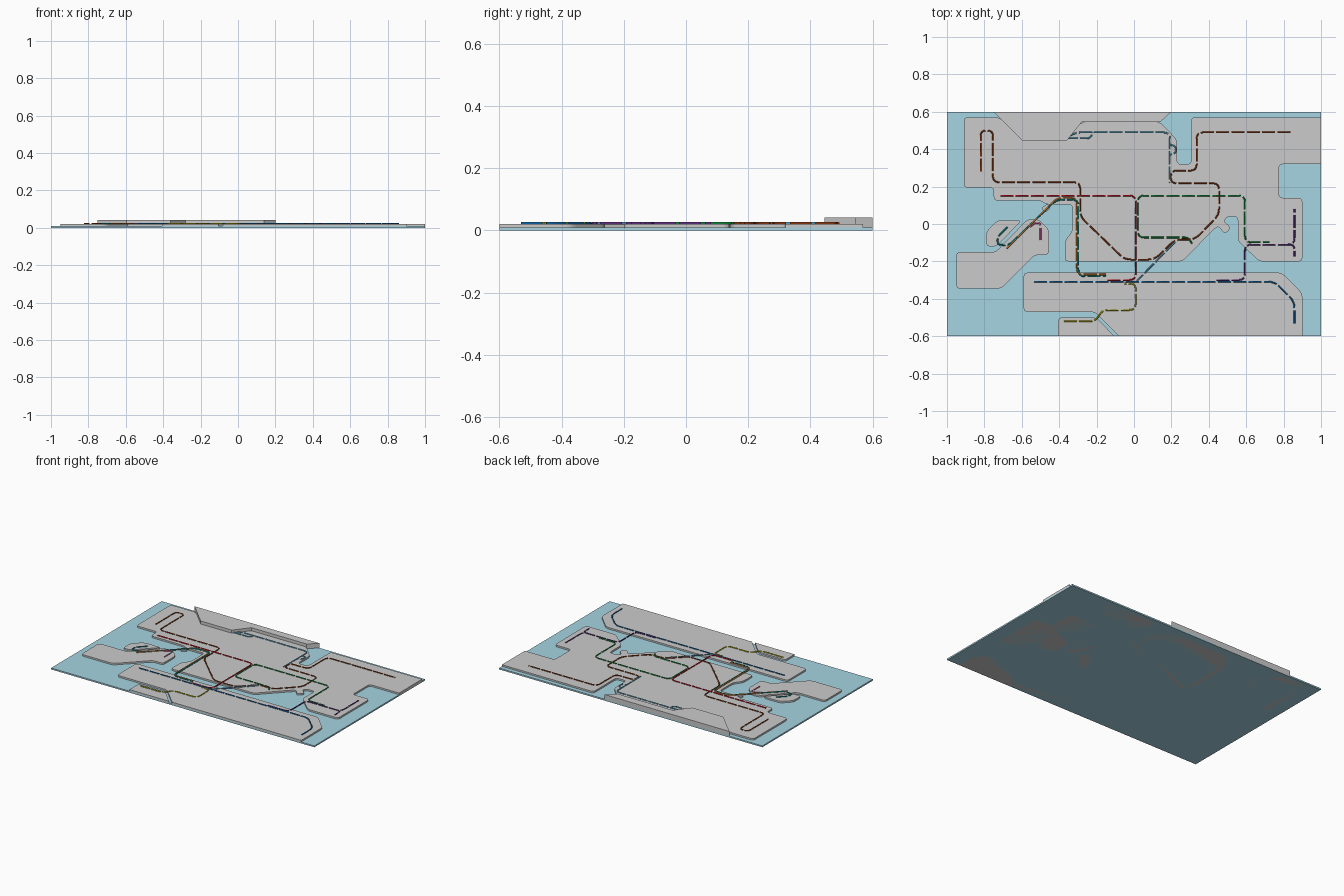
import bpy, bmesh, math
from mathutils import Vector

if "Cube" in bpy.data.objects:
    bpy.data.objects.remove(bpy.data.objects["Cube"])


def fillet(pts, radius, closed):
    """Round the corners of a 2D path given in hundredths of a unit."""
    p = [Vector((x / 100, y / 100)) for x, y in pts]
    n, out = len(p), []
    for i, c in enumerate(p):
        on_border = closed and (abs(c.x) > 0.995 or abs(c.y) > 0.595)
        if on_border or (not closed and i in (0, n - 1)):
            out.append(c)
            continue
        a, b = p[i - 1] - c, p[(i + 1) % n] - c
        r = min(radius, a.length * 0.45, b.length * 0.45)
        s, e = c + a.normalized() * r, c + b.normalized() * r
        for k in range(5):
            t = k / 4
            out.append(s * (1 - t) ** 2 + c * 2 * t * (1 - t) + e * t * t)
    return out


def material(name, rgb):
    m = bpy.data.materials.new(name)
    m.diffuse_color = (*rgb, 1)
    m.use_nodes = True
    m.node_tree.nodes["Principled BSDF"].inputs["Base Color"].default_value = m.diffuse_color
    return m


def plate(name, pts, height, radius=0.022, mat=None):
    """Extrude an outline from z = 0 up to height."""
    bm = bmesh.new()
    face = bm.faces.new([bm.verts.new((q.x, q.y, 0)) for q in fillet(pts, radius, True)])
    top = bmesh.ops.extrude_face_region(bm, geom=[face])["geom"]
    verts = [g for g in top if isinstance(g, bmesh.types.BMVert)]
    bmesh.ops.translate(bm, verts=verts, vec=(0, 0, height))
    bmesh.ops.recalc_face_normals(bm, faces=bm.faces)
    me = bpy.data.meshes.new(name)
    bm.to_mesh(me)
    bm.free()
    ob = bpy.data.objects.new(name, me)
    bpy.context.collection.objects.link(ob)
    if mat:
        me.materials.append(mat)


def dashes(path, dash=0.07, gap=0.012):
    """Split a path into dashes, keeping its bends."""
    pieces, cur, left, drawing = [], [path[0]], dash, True
    for a, b in zip(path, path[1:]):
        length, pos = (b - a).length, 0
        while length - pos > left:
            pos += left
            q = a.lerp(b, pos / length)
            if drawing:
                pieces.append(cur + [q])
            cur, drawing = [q], not drawing
            left = dash if drawing else gap
        left -= length - pos
        cur.append(b)
    if drawing and len(cur) > 1:
        pieces.append(cur)
    return pieces


def rail(name, rgb, *paths):
    """One coloured route as dashed tubes lying on the land."""
    cu = bpy.data.curves.new(name, "CURVE")
    cu.dimensions = "3D"
    cu.bevel_depth, cu.bevel_resolution, cu.use_fill_caps = 0.0042, 1, True
    for pts in paths:
        for piece in dashes(fillet(pts, 0.035, False)):
            sp = cu.splines.new("POLY")
            sp.points.add(len(piece) - 1)
            for pt, q in zip(sp.points, piece):
                pt.co = (q.x, q.y, 0.0225, 1)
    cu.materials.append(material(name + "_colour", rgb))
    ob = bpy.data.objects.new(name, cu)
    bpy.context.collection.objects.link(ob)
    bpy.ops.object.select_all(action="DESELECT")
    ob.select_set(True)
    bpy.context.view_layer.objects.active = ob
    bpy.ops.object.convert(target="MESH")


# Sea slab
plate("sea", [(-100, -60), (100, -60), (100, 60), (-100, 60)], 0.01,
      mat=material("water", (0.38, 0.66, 0.76)))

# Land masses
LAND = 0.021
plate("mainland", [
    (-91, 57), (-91, 19.5), (-75, 19.5), (-75, 12.5), (-50, 12.5), (-47, 10.5),
    (-33, 10.5), (-33, -4), (-37, -9), (-37, -20), (26, -20), (42, -3.5),
    (45, -1), (48.5, -5.5), (52, -2), (48, 1.5), (50, 4), (55.5, 4),
    (55.5, -9), (67, -20), (90, -20), (90, 14), (77.5, 14), (77.5, 32),
    (100, 32), (100, 57), (30.5, 57), (30.5, 32), (23, 32), (23, 45),
    (14, 54.5), (-28, 54.5), (-36, 44.5), (-59.5, 44.5), (-72, 57)], LAND)
plate("south_island", [(-59, -26), (-59, -47), (-21, -47), (-8, -60),
                       (90, -60), (90, -37), (79, -26)], LAND)
plate("small_south_island", [(-40.5, -50), (-20, -50), (-10.5, -60), (-40.5, -60)], LAND)
plate("west_island", [(-95, -15), (-95, -34.5), (-71, -34.5), (-53, -16.5), (-45.5, -16.5),
                      (-45.5, -3), (-51, 2.5), (-57, 2.5), (-74, -15)], LAND)
plate("airport_island", [(-79, -4), (-73, 2), (-60, 2), (-74, -12.5), (-79, -12.5)][:3]
      + [(-73.5, -12), (-79, -12)], LAND)
plate("bridge_islet", [(-49.5, 8.5), (-46.5, 10.8), (-44.5, 8.5), (-47.5, 6)], LAND, 0.008)

# Raised northern block
plate("north_block", [(-75, 60), (-59.5, 44.5), (-36, 44.5), (-28, 54.5),
                      (14, 54.5), (20, 60)], 0.042, 0.0)

# Rail routes
rail("brown_route", (0.25, 0.04, 0.005), [
    (-82, 28), (-82, 50), (-75.5, 50), (-75.5, 22.3), (-28.8, 22.3), (-28.8, 4),
    (-5, -19), (11, -19), (22, -8.3), (32.5, -8.3), (45.5, 5), (45.5, 21.8),
    (19.7, 21.8), (19.7, 28.5), (33.5, 28.5), (33.5, 49), (85, 49)])
rail("red_route", (0.65, 0.005, 0.015),
     [(-71.5, 15.2), (0.9, 15.2), (0.9, -30), (-14.5, -30)])
rail("green_route", (0.005, 0.25, 0.04), [
    (31, -10.5), (29, -7.2), (2, -7.2), (2, 15.2), (59.3, 15.2), (59.3, -9.8), (72.5, -9.8)])
rail("purple_route", (0.12, 0.03, 0.22),
     [(44, -30), (59.3, -30), (59.3, -11), (85.8, -11), (85.8, 8)],
     [(80, -11), (85.8, -11), (85.8, -17.5)])
rail("blue_route", (0.005, 0.14, 0.4),
     [(-53.5, -30.8), (75, -30.8), (85.8, -41.5), (85.8, -54)])
rail("light_blue_route", (0.1, 0.4, 0.6),
     [(-37, 45.8), (-23.5, 45.8), (-22, 49)],
     [(-37, 45.8), (-31, 49), (19.2, 49), (19.2, 22)],
     [(19.2, 42.5), (22.3, 41.5), (22.3, 38), (19.2, 37)])
rail("harbour_route", (0.1, 0.3, 0.5), [(22, -9.5), (1.5, -30.5)])
rail("yellow_route", (0.5, 0.45, 0.005), [
    (-37.5, -52), (-20.5, -52), (-17, -46), (0.9, -46), (0.9, -32), (-5, -31.8)])
rail("orange_route", (0.7, 0.22, 0.02), [
    (-68, -13), (-41, 14), (-30.5, 14), (-30.5, -27), (-15, -27)])
rail("teal_route", (0.005, 0.25, 0.25), [
    (-67.5, -1.5), (-73, -7), (-73, -11), (-67, -11.5), (-41.5, 13), (-29.7, 13),
    (-29.7, -28), (-15, -28)])
rail("pink_route", (0.7, 0.12, 0.35), [(-55.5, -1.5), (-53, 0.5), (-50, 0.5), (-50, -8.5)])
